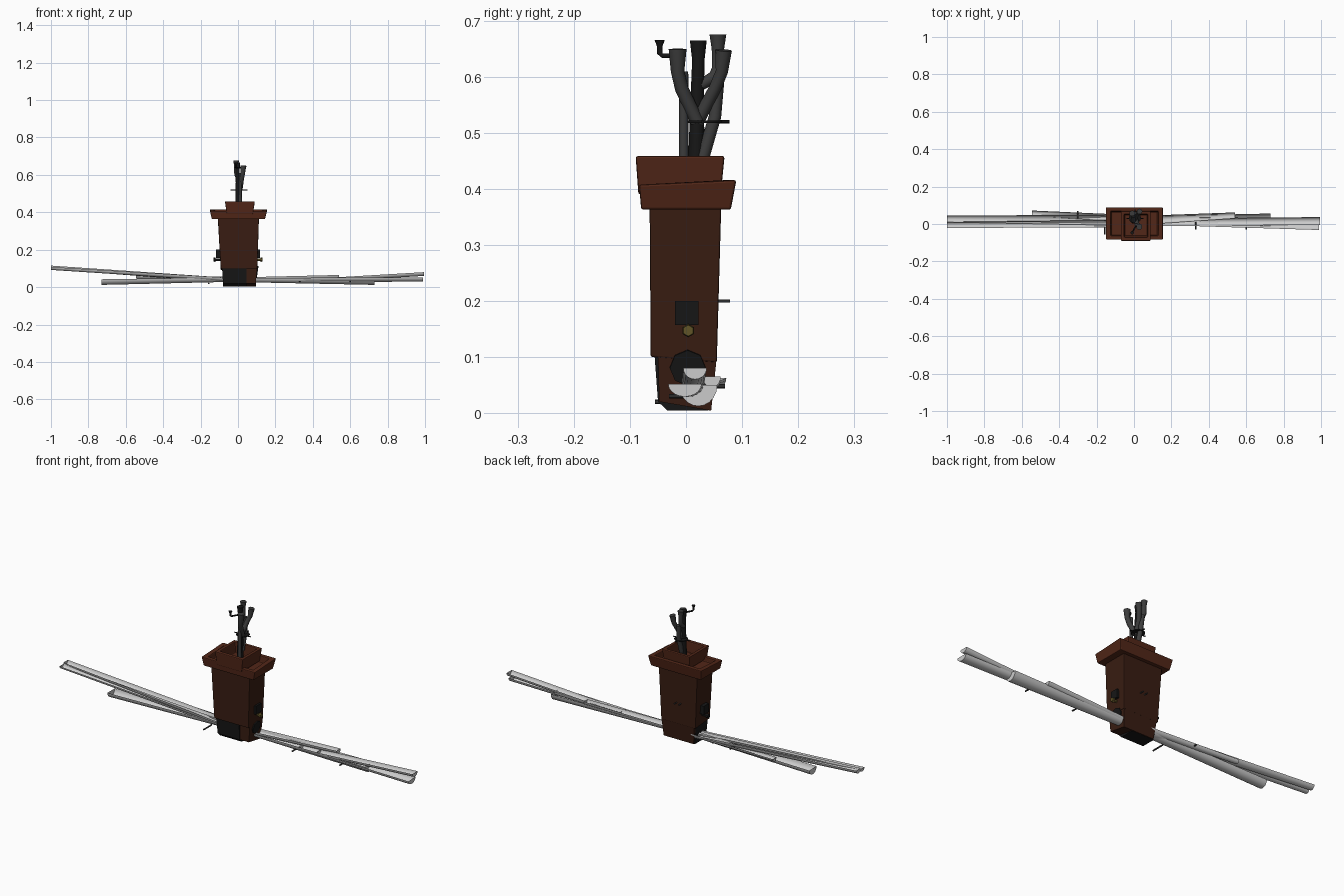
import bpy, bmesh, math
from mathutils import Vector


def material(name, r, g, b):
    m = bpy.data.materials.new(name)
    m.diffuse_color = (r, g, b, 1)
    return m


RUST = material("rust", 0.085, 0.02, 0.009)
DARK_RUST = material("dark_rust", 0.04, 0.012, 0.006)
BLACK = material("black_iron", 0.008, 0.008, 0.008)
IRON = material("iron", 0.045, 0.045, 0.045)
BRASS = material("brass", 0.12, 0.09, 0.02)


def finish(name, bm, mat=None, smooth=False):
    bmesh.ops.recalc_face_normals(bm, faces=bm.faces)
    me = bpy.data.meshes.new(name)
    bm.to_mesh(me)
    bm.free()
    ob = bpy.data.objects.new(name, me)
    bpy.context.collection.objects.link(ob)
    if mat:
        me.materials.append(mat)
    if smooth:
        bpy.ops.object.select_all(action='DESELECT')
        ob.select_set(True)
        bpy.context.view_layer.objects.active = ob
        bpy.ops.object.shade_smooth_by_angle(angle=math.radians(40))
    return ob


def skin(bm, rings):
    """Join equal rings of points into a closed skin with end faces."""
    rings = [[bm.verts.new(p) for p in r] for r in rings]
    n = len(rings[0])
    for a, b in zip(rings, rings[1:]):
        for i in range(n):
            j = (i + 1) % n
            bm.faces.new((a[i], a[j], b[j], b[i]))
    bm.faces.new(rings[0])
    bm.faces.new(rings[-1])


def loft(name, rects, mat, bevel=0):
    """Stack of rectangles: x0, x1, y0, y1, z at front, z at back."""
    bm = bmesh.new()
    skin(bm, [[(x0, y0, zf), (x1, y0, zf), (x1, y1, zb), (x0, y1, zb)]
              for x0, x1, y0, y1, zf, zb in rects])
    ob = finish(name, bm, mat)
    if bevel:
        mod = ob.modifiers.new("edge", 'BEVEL')
        mod.width, mod.segments = bevel, 2
    return ob


def box(name, x0, x1, y0, y1, z0, z1, mat):
    return loft(name, [(x0, x1, y0, y1, z0, z0), (x0, x1, y0, y1, z1, z1)], mat)


def tube(name, pts, mat, sides=12):
    """Round pipe through points of x, y, z, radius."""
    P = [Vector(p[:3]) for p in pts]
    rings = []
    for i, c in enumerate(P):
        d = (P[min(i + 1, len(P) - 1)] - P[max(i - 1, 0)]).normalized()
        u = d.cross(Vector((1, 0, 0)) if abs(d.x) < 0.8 else Vector((0, 1, 0))).normalized()
        v = d.cross(u)
        rings.append([c + pts[i][3] * (u * math.cos(t) + v * math.sin(t))
                      for t in (k * math.tau / sides for k in range(sides))])
    bm = bmesh.new()
    skin(bm, rings)
    return finish(name, bm, mat, True)


def gutter(name, a, b):
    """Open half-round trough; each end is x, y, rim z, radius, depth."""
    n = 10
    bm = bmesh.new()
    ends = []
    for x, y, z, r, d in (a, b):
        ends.append([bm.verts.new((x, y - r * math.cos(k * math.pi / n),
                                   z - d * math.sin(k * math.pi / n))) for k in range(n + 1)])
    for k in range(n):
        bm.faces.new((ends[0][k], ends[0][k + 1], ends[1][k + 1], ends[1][k]))
    for e in ends:
        bm.faces.new(e)
    return finish(name, bm, None, True)


# Tapered body and foot
loft("body", [(-0.092, 0.103, -0.063, 0.055, 0.10, 0.09),
              (-0.108, 0.112, -0.065, 0.063, 0.37, 0.37)], DARK_RUST, 0.003)
loft("lower_body", [(-0.075, 0.095, -0.048, 0.045, 0.02, 0.004),
                    (-0.085, 0.102, -0.05, 0.055, 0.10, 0.10)], DARK_RUST)
loft("foot_box", [(-0.08, 0.045, -0.033, 0.04, 0.004, 0.004),
                  (-0.08, 0.045, -0.05, 0.04, 0.02, 0.02),
                  (-0.085, 0.045, -0.056, 0.04, 0.10, 0.11)], BLACK)

# Open collar and open hopper above it
loft("collar", [(-0.14, 0.144, -0.08, 0.08, 0.363, 0.363),
                (-0.15, 0.155, -0.084, 0.09, 0.408, 0.416),
                (-0.125, 0.13, -0.062, 0.068, 0.408, 0.416),
                (-0.12, 0.125, -0.06, 0.064, 0.385, 0.385)], RUST, 0.004)
loft("hopper", [(-0.06, 0.08, -0.085, 0.062, 0.39, 0.39),
                (-0.07, 0.09, -0.09, 0.069, 0.459, 0.459),
                (-0.053, 0.073, -0.07, 0.052, 0.459, 0.459),
                (-0.05, 0.07, -0.065, 0.05, 0.405, 0.405)], RUST, 0.004)

# Branching chimney pipes
PIPES = {
    "main_pipe": [(0.0, 0.018, 0.40, .016), (0.0, 0.02, 0.56, .012),
                  (-0.003, 0.022, 0.63, .011), (-0.003, 0.022, 0.665, .015)],
    "front_pipe": [(0.012, 0.02, 0.52, .012), (0.02, -0.008, 0.58, .012),
                   (0.026, -0.015, 0.61, .012), (0.028, -0.015, 0.65, .016)],
    "rear_pipe": [(0.005, 0.02, 0.52, .012), (0.015, 0.052, 0.58, .011),
                  (0.025, 0.064, 0.61, .011), (0.03, 0.067, 0.648, .015)],
    "elbow_pipe": [(-0.002, 0.025, 0.585, .010), (-0.008, 0.05, 0.60, .011),
                   (-0.01, 0.057, 0.615, .011), (-0.01, 0.057, 0.65, .011),
                   (-0.01, 0.057, 0.676, .015)],
    "straight_pipe": [(0.012, -0.004, 0.40, .009), (0.012, -0.004, 0.61, .008)],
    "leaning_pipe": [(0.005, 0.025, 0.44, .012), (0.005, 0.052, 0.53, .011),
                     (0.0, 0.058, 0.60, .011)],
    "thin_pipe": [(0.01, -0.01, 0.638, .004), (-0.008, -0.042, 0.638, .004),
                  (-0.01, -0.047, 0.643, .005), (-0.01, -0.047, 0.655, .005),
                  (-0.01, -0.047, 0.666, .009)],
}
for name, pts in PIPES.items():
    tube(name, pts, BLACK if name in ("main_pipe", "thin_pipe") else IRON)
tube("valve_plate", [(0.005, 0.033, 0.518, .032), (0.005, 0.033, 0.522, .032)], BLACK)
tube("valve_rod", [(-0.04, 0.03, 0.52, .003), (0.05, 0.03, 0.52, .003)], BLACK, 6)
tube("valve_handle", [(0.005, 0.04, 0.52, .003), (0.005, 0.078, 0.52, .003)], BLACK, 6)

# Half-round gutters spreading to both sides
root = (0.02, 0.05, 0.028, 0.026)
gutter("gutter_left_long", (-1, 0.028, 0.115, .018, .020), (-0.05, *root))
gutter("gutter_left_front", (-1, -0.005, 0.108, .016, .016), (-0.05, 0.002, 0.05, .02, .02))
gutter("gutter_left_short", (-0.73, 0.012, 0.042, .03, .03), (-0.05, 0.015, 0.052, .026, .024))
gutter("gutter_left_rear", (-0.545, 0.058, 0.062, .014, .016), (-0.05, 0.03, 0.055, .02, .02))
gutter("gutter_right_upper", (0.995, 0.016, 0.08, .021, .02), (0.45, 0.012, 0.048, .02, .02))
gutter("gutter_right_front", (0.99, -0.002, 0.052, .03, .023), (0.35, 0.012, 0.05, .024, .022))
gutter("gutter_right_wide", (0.73, 0.022, 0.05, .034, .038), (0.05, 0.016, 0.05, .026, .024))
gutter("gutter_right_rear", (0.54, 0.046, 0.065, .016, .02), (0.05, 0.02, 0.053, .024, .022))

# Small support pegs on the gutters
for i, (x, y0, y1, z) in enumerate([(-0.157, -0.055, 0.01, 0.02), (0.33, -0.03, 0.01, 0.03),
                                    (0.60, -0.03, 0.01, 0.03), (-0.3, 0.03, 0.07, 0.048)]):
    tube(f"peg_{i + 1}", [(x, y0, z, .004), (x, y1, z, .004)], IRON, 6)

# Side fittings: latch boxes, brass knob, outlet
for side, name in ((1, "right"), (-1, "left")):
    cx = 0.105 * side
    x0, x1 = sorted((cx - 0.01 * side, cx + 0.012 * side))
    box(f"latch_box_{name}", x0, x1, -0.02, 0.022, 0.157, 0.20, BLACK)
    tube(f"knob_{name}", [(cx - .02 * side, 0.004, 0.147, .007),
                          (cx + .015 * side, 0.004, 0.147, .007),
                          (cx + .016 * side, 0.004, 0.147, .012),
                          (cx + .027 * side, 0.004, 0.147, .010)],
         BRASS if side > 0 else BLACK, 6)
tube("outlet", [(0.07, 0.003, 0.085, .034), (0.105, 0.003, 0.08, .032)], BLACK, 8)

# Rear handles
for x in (-0.012, 0.012):
    tube("rear_handle", [(x, 0.05, 0.2, .003), (x, 0.079, 0.2, .003)], IRON, 6)
